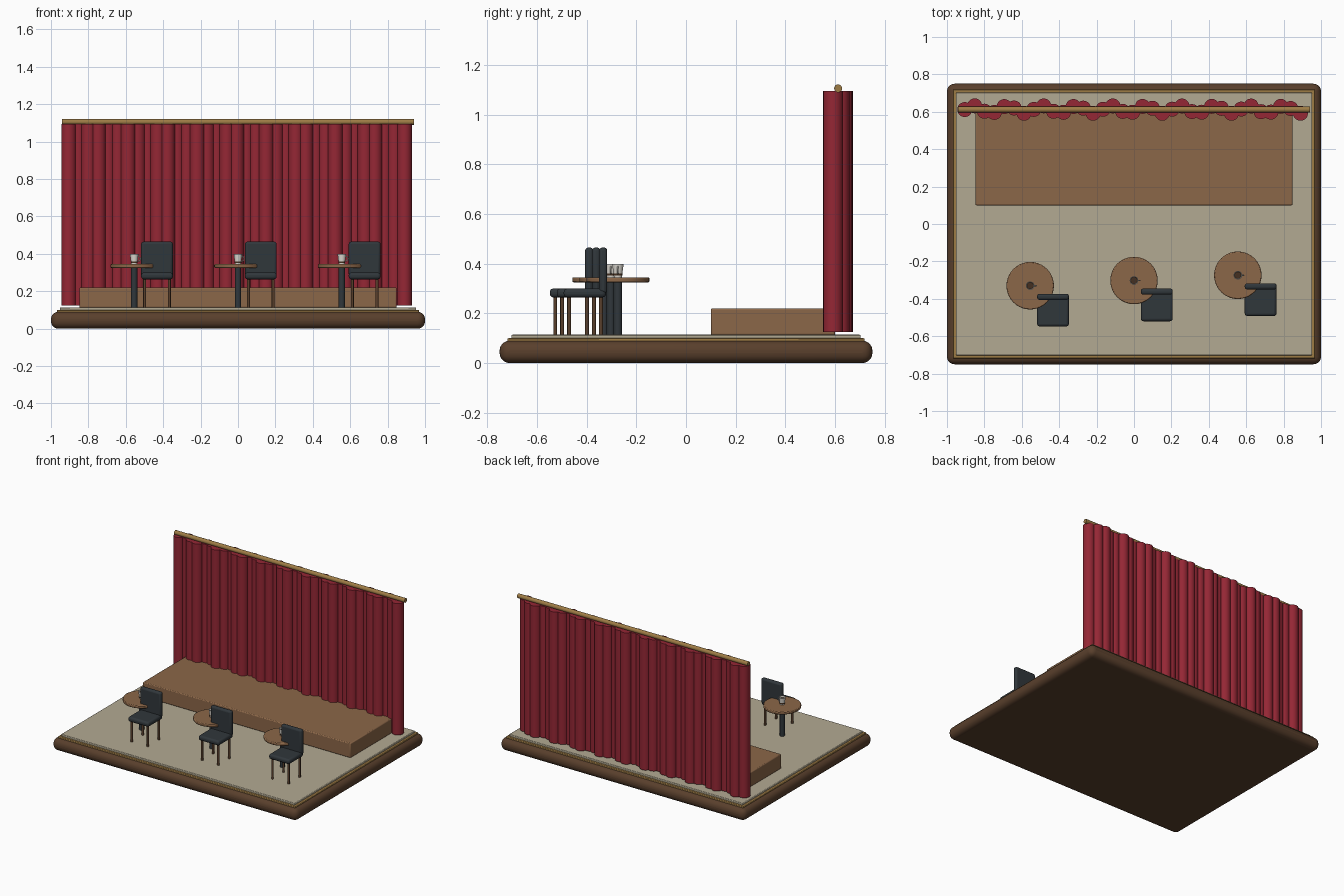
import bpy, bmesh, math
from mathutils import Matrix

if "Cube" in bpy.data.objects:
    bpy.data.objects.remove(bpy.data.objects["Cube"])


def material(name, rgb):
    m = bpy.data.materials.new(name)
    m.diffuse_color = (*rgb, 1)
    m.use_nodes = True
    m.node_tree.nodes["Principled BSDF"].inputs["Base Color"].default_value = m.diffuse_color
    return m


DARK_WOOD = material("dark_wood", (0.10, 0.05, 0.025))
WOOD = material("wood", (0.26, 0.135, 0.065))
BRASS = material("brass", (0.34, 0.2, 0.06))
FLOOR = material("floor", (0.45, 0.40, 0.29))
VELVET = material("velvet", (0.30, 0.02, 0.035))
SLATE = material("slate", (0.03, 0.038, 0.044))
CHINA = material("china", (0.75, 0.72, 0.66))
COFFEE = material("coffee", (0.06, 0.03, 0.015))


def finish(name, bm, mat, bevel=0, segments=3):
    mesh = bpy.data.meshes.new(name)
    bm.to_mesh(mesh)
    bm.free()
    ob = bpy.data.objects.new(name, mesh)
    bpy.context.collection.objects.link(ob)
    mesh.materials.append(mat)
    if bevel:
        mod = ob.modifiers.new("bevel", "BEVEL")
        mod.width, mod.segments = bevel, segments
    bpy.ops.object.select_all(action='DESELECT')
    bpy.context.view_layer.objects.active = ob
    ob.select_set(True)
    bpy.ops.object.shade_smooth_by_angle(angle=math.radians(35))
    return ob


def box(name, x, y, z, mat, bevel=0, segments=3):
    """Box from (min, max) pairs."""
    bm = bmesh.new()
    centre = [(a + b) / 2 for a, b in (x, y, z)]
    size = [b - a for a, b in (x, y, z)]
    bmesh.ops.create_cube(bm, size=1, matrix=Matrix.Translation(centre) @ Matrix.Diagonal((*size, 1)))
    return finish(name, bm, mat, bevel, segments)


def add_cylinder(bm, x, y, z0, z1, r, sides=24, r_top=None):
    bmesh.ops.create_cone(bm, cap_ends=True, segments=sides, radius1=r,
                          radius2=r if r_top is None else r_top, depth=z1 - z0,
                          matrix=Matrix.Translation((x, y, (z0 + z1) / 2)))


def cylinder(name, x, y, z0, z1, r, mat, sides=24, bevel=0):
    bm = bmesh.new()
    add_cylinder(bm, x, y, z0, z1, r, sides)
    return finish(name, bm, mat, bevel, 2)


def lathe(name, x, y, profile, mat, steps=24):
    bm = bmesh.new()
    verts = [bm.verts.new((x + r, y, z)) for r, z in profile]
    edges = [bm.edges.new(p) for p in zip(verts, verts[1:])]
    bmesh.ops.spin(bm, geom=verts + edges, cent=(x, y, 0), axis=(0, 0, 1),
                   angle=2 * math.pi, steps=steps, use_merge=True)
    bmesh.ops.remove_doubles(bm, verts=bm.verts, dist=1e-5)
    bmesh.ops.recalc_face_normals(bm, faces=bm.faces)
    return finish(name, bm, mat)


# Plinth, brass trim and floor
box("plinth", (-1, 1), (-0.75, 0.75), (0, 0.09), DARK_WOOD, 0.04, 5)
box("brass_trim", (-0.968, 0.968), (-0.718, 0.718), (0.08, 0.1), BRASS, 0.004, 2)
box("floor", (-0.953, 0.953), (-0.702, 0.702), (0.09, 0.114), FLOOR, 0.004, 2)

# Raised stage
box("stage", (-0.848, 0.848), (0.1, 0.6), (0.112, 0.22), WOOD, 0.006, 2)

# Curtain made of overlapping round folds in a wave
bm = bmesh.new()
for i in range(35):
    add_cylinder(bm, -0.905 + i * 0.0528, 0.612 + 0.02 * math.sin(i * 1.8), 0.124, 1.094, 0.04, 20)
finish("curtain", bm, VELVET)

# Curtain rod
bm = bmesh.new()
bmesh.ops.create_cone(bm, cap_ends=True, segments=20, radius1=0.016, radius2=0.016, depth=1.88,
                      matrix=Matrix.Translation((0, 0.612, 1.105)) @ Matrix.Rotation(math.pi / 2, 4, 'Y'))
finish("curtain_rod", bm, BRASS)


def table(x, y):
    cylinder("table_top", x, y, 0.325, 0.345, 0.127, WOOD, 40, 0.005)
    cylinder("table_post", x, y, 0.112, 0.33, 0.017, SLATE, 20)
    # Cup with an inner wall, a drink and a handle
    lathe("cup", x, y, [(0, 0.345), (0.016, 0.345), (0.023, 0.398), (0.020, 0.398),
                        (0.015, 0.352), (0, 0.352)], CHINA)
    cylinder("drink", x, y, 0.352, 0.385, 0.018, COFFEE)
    bm = bmesh.new()
    rings = []
    for i in range(9):
        a = math.radians(-90 + i * 22.5)
        ring = []
        for j in range(8):
            b = j * math.pi / 4
            d = 0.014 + 0.003 * math.cos(b)
            ring.append(bm.verts.new((x + 0.019 + d * math.cos(a), y + 0.003 * math.sin(b),
                                      0.374 + d * math.sin(a))))
        rings.append(ring)
    for p, q in zip(rings, rings[1:]):
        for j in range(8):
            bm.faces.new((p[j], p[j - 1], q[j - 1], q[j]))
    bmesh.ops.recalc_face_normals(bm, faces=bm.faces)
    finish("cup_handle", bm, CHINA)


def chair(x, y):
    box("seat", (x - 0.085, x + 0.085), (y - 0.086, y + 0.084), (0.264, 0.3), SLATE, 0.014)
    box("chair_back", (x - 0.085, x + 0.085), (y + 0.056, y + 0.089), (0.28, 0.465), SLATE, 0.013)
    for sx in (-1, 1):
        for sy in (-1, 1):
            cylinder("chair_leg", x + sx * 0.066, y + sy * 0.064, 0.112, 0.27, 0.008, DARK_WOOD, 12)


# Three table and chair sets
for tx, ty in ((-0.555, -0.33), (0, -0.302), (0.555, -0.274)):
    table(tx, ty)
    chair(tx + 0.122, ty - 0.132)
